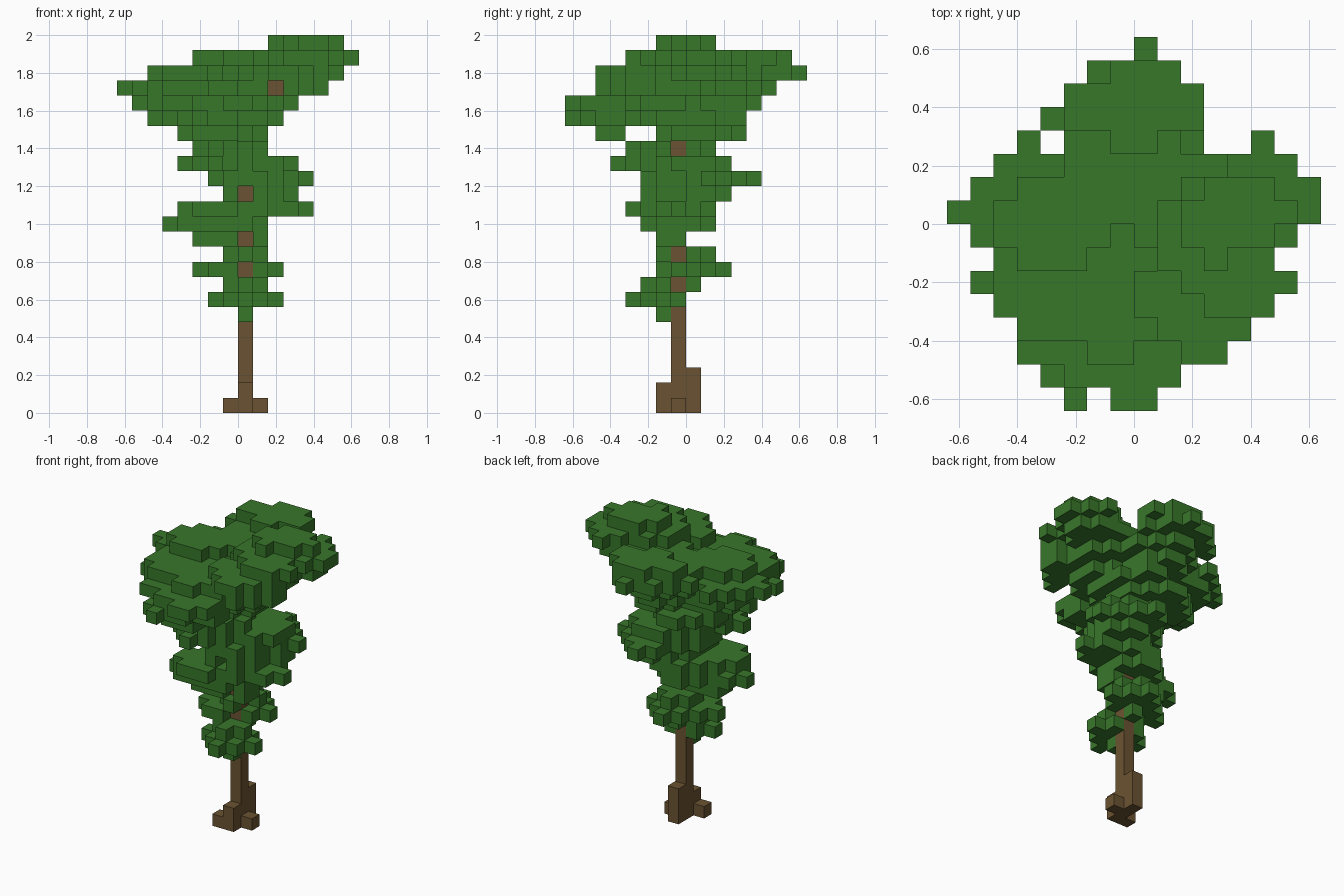
import bpy
import bmesh
from mathutils import Vector

CELL = 0.08
SIDES = [Vector(d) for d in ((1, 0, 0), (-1, 0, 0), (0, 1, 0), (0, -1, 0), (0, 0, 1), (0, 0, -1))]

cube = bpy.data.objects.get("Cube")
if cube:
    bpy.data.objects.remove(cube, do_unlink=True)


def material(name, color):
    mat = bpy.data.materials.new(name)
    mat.use_nodes = True
    mat.diffuse_color = color
    mat.node_tree.nodes["Principled BSDF"].inputs["Base Color"].default_value = color
    return mat


leaf_green = material("leaf green", (0.039, 0.184, 0.023, 1))
bark_brown = material("bark brown", (0.147, 0.086, 0.032, 1))

# Each filled cell belongs to one named part
cells = {}


def column(part, x, y, bottom, top):
    for z in range(bottom, top):
        cells[x, y, z] = part


def hides_trunk(x, y, z):
    """Leaves are left out where the bark shows through."""
    front_gap = x == 0 and y < -1 and z in (9, 11, 14)
    side_gap = y == -1 and x > 0 and z in (8, 10, 17)
    branch_gap = x == 2 and y < -3 and z == 21
    return front_gap or side_gap or branch_gap


def bough(part, top, *discs):
    """Stack rounded diamonds of cells downwards; each is (x0, x1, y0, y1)."""
    for step, (x0, x1, y0, y1) in enumerate(discs):
        z = top - step
        for x in range(x0, x1):
            for y in range(y0, y1):
                dx = abs(2 * x + 1 - x0 - x1) / (x1 - x0)
                dy = abs(2 * y + 1 - y0 - y1) / (y1 - y0)
                if dx ** 1.5 + dy ** 1.5 <= 1 and not hides_trunk(x, y, z):
                    cells.setdefault((x, y, z), part)


# Trunk, roots and a bare branch end
column("trunk", 0, -1, 0, 21)
column("back_root", 0, 0, 0, 3)
column("front_root", 0, -2, 0, 2)
column("front_root", -1, -2, 0, 1)
column("side_root", 1, -1, 0, 1)
column("branch", 2, -3, 21, 22)

# Crown boughs, winding down from the top, with their side sprigs
bough("crown_left_bough", 24, (2, 7, -1, 2), (3, 8, -2, 4), (2, 7, -1, 3), (0, 6, -6, 0), (-1, 4, -4, 1))
bough("crown_left_bough", 24, (2, 5, -2, 1), (2, 7, -4, -1), (0, 6, -6, 0))
bough("crown_left_bough", 23, (1, 6, -3, 2), (0, 6, -3, 3), (0, 5, -3, 3))
bough("crown_back_bough", 23, (-3, 3, 3, 7), (-4, 3, 2, 7), (-3, 3, 0, 6), (-2, 2, 0, 5), (-1, 3, -3, 4))
bough("crown_back_bough", 23, (0, 3, 4, 7), (-1, 2, 5, 8))
bough("crown_back_bough", 22, (-3, 3, 0, 5))
bough("crown_right_bough", 22, (-6, -1, -2, 2), (-8, -2, -2, 3), (-7, -2, -4, -1), (-6, 0, -3, 2), (-4, 2, -2, 4))
bough("crown_right_bough", 21, (-6, -3, 1, 4), (-6, -1, -2, 3))
bough("crown_right_bough", 21, (-6, -1, -5, 0))
bough("crown_front_bough", 21, (-4, 2, -6, -2), (-5, 2, -7, -3), (-4, 2, -7, -3), (-3, 0, -6, -4))
bough("crown_front_bough", 20, (-2, 2, -8, -3), (-4, -1, -8, -5))

# Dense leaves around the trunk
bough("inner_leaves", 21, (-3, 3, -4, 2), (-3, 3, -4, 3), (-3, 3, -4, 3), (-2, 2, -2, 2), (-3, 2, -4, 2),
      (-2, 2, -3, 2), (-2, 3, -3, 2), (-1, 3, -3, 2), (-2, 3, -3, 2), (-2, 2, -3, 2))

# Middle boughs
bough("middle_right_bough", 16, (-4, 1, -4, -1), (-2, 2, -3, 1), (-1, 1, -3, 0))
bough("middle_right_bough", 16, (-3, 0, -5, -2))
bough("middle_left_bough", 16, (-1, 4, -2, 3), (0, 5, 0, 3), (0, 4, -1, 3), (0, 5, -2, 1), (-1, 2, -2, 2))
bough("middle_left_bough", 15, (0, 3, 0, 5))
bough("middle_front_bough", 13, (-4, 1, -4, 0), (-5, 0, -3, 0), (-3, 0, -2, 0))
bough("middle_front_bough", 11, (-1, 2, -2, 0))

# Lower boughs
bough("lower_back_bough", 10, (-1, 2, -2, 2), (0, 3, -1, 2))
bough("lower_back_bough", 9, (-1, 2, 0, 3))
bough("lower_right_bough", 9, (-3, 1, -2, 1))
bough("lower_front_bough", 8, (-1, 2, -3, 1), (-2, 3, -3, 0), (0, 1, -2, -1))
bough("lower_front_bough", 7, (-1, 2, -4, -1))


def build(part):
    """Make one object from the outward faces of its cells."""
    bm = bmesh.new()
    corners = {}

    def corner(point):
        key = tuple(round(c) for c in point)
        if key not in corners:
            corners[key] = bm.verts.new(Vector(key) * CELL)
        return corners[key]

    for cell, owner in cells.items():
        if owner != part:
            continue
        middle = Vector(cell) + Vector((0.5, 0.5, 0.5))
        for n in SIDES:
            if tuple(int(c) for c in Vector(cell) + n) in cells:
                continue
            u = Vector((n.y, n.z, n.x))
            v = n.cross(u)
            bm.faces.new([corner(middle + (n + u * a + v * b) / 2)
                          for a, b in ((-1, -1), (1, -1), (1, 1), (-1, 1))])
    mesh = bpy.data.meshes.new(part)
    bm.to_mesh(mesh)
    bm.free()
    woody = part in ("trunk", "branch") or part.endswith("root")
    mesh.materials.append(bark_brown if woody else leaf_green)
    bpy.context.collection.objects.link(bpy.data.objects.new(part, mesh))


for part in sorted(set(cells.values())):
    build(part)
